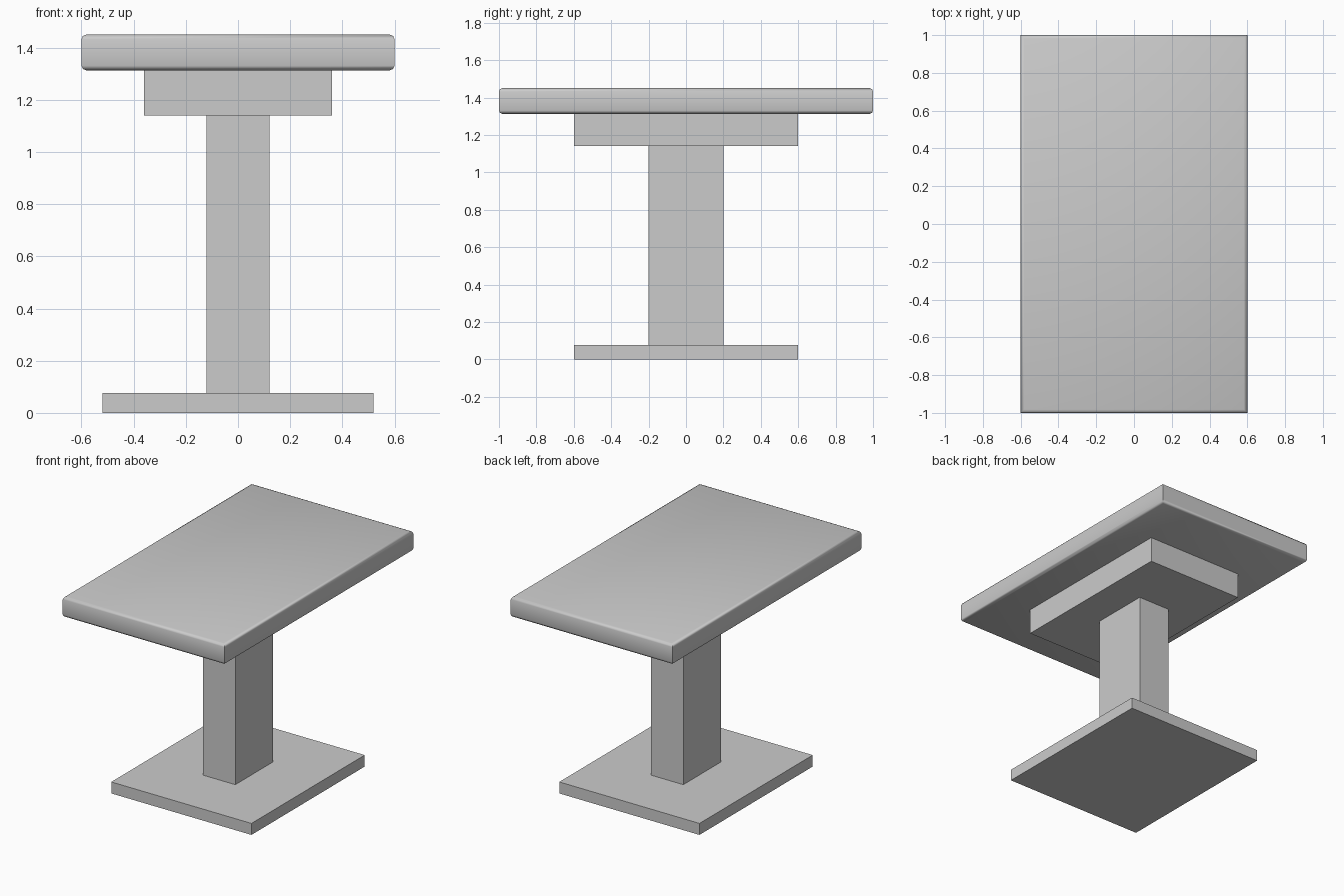
import bpy, bmesh, math

if "Cube" in bpy.data.objects:
    bpy.data.objects.remove(bpy.data.objects["Cube"])


def block(name, hx, hy, z0, z1, bevel=0.0):
    """Box centred on the z axis; bevel rounds only its top and bottom rims."""
    bm = bmesh.new()
    bmesh.ops.create_cube(bm, size=2)
    for v in bm.verts:
        v.co = (v.co.x * hx, v.co.y * hy, z1 if v.co.z > 0 else z0)
    if bevel:
        rims = [e for e in bm.edges if abs(e.verts[0].co.z - e.verts[1].co.z) < 1e-5]
        bmesh.ops.bevel(bm, geom=rims, offset=bevel, segments=2, profile=0.5,
                        affect='EDGES')
    mesh = bpy.data.meshes.new(name)
    bm.to_mesh(mesh)
    bm.free()
    obj = bpy.data.objects.new(name, mesh)
    bpy.context.collection.objects.link(obj)
    return obj


# Floor plate, pedestal and support under the top
block("base_plate", 0.52, 0.60, 0.0, 0.077)
block("column", 0.12, 0.20, 0.077, 1.14)
block("top_support", 0.36, 0.60, 1.14, 1.313)

# Table top with softened rims
top = block("table_top", 0.60, 1.00, 1.313, 1.45, bevel=0.018)
bpy.context.view_layer.objects.active = top
top.select_set(True)
bpy.ops.object.shade_smooth_by_angle(angle=math.radians(50))
